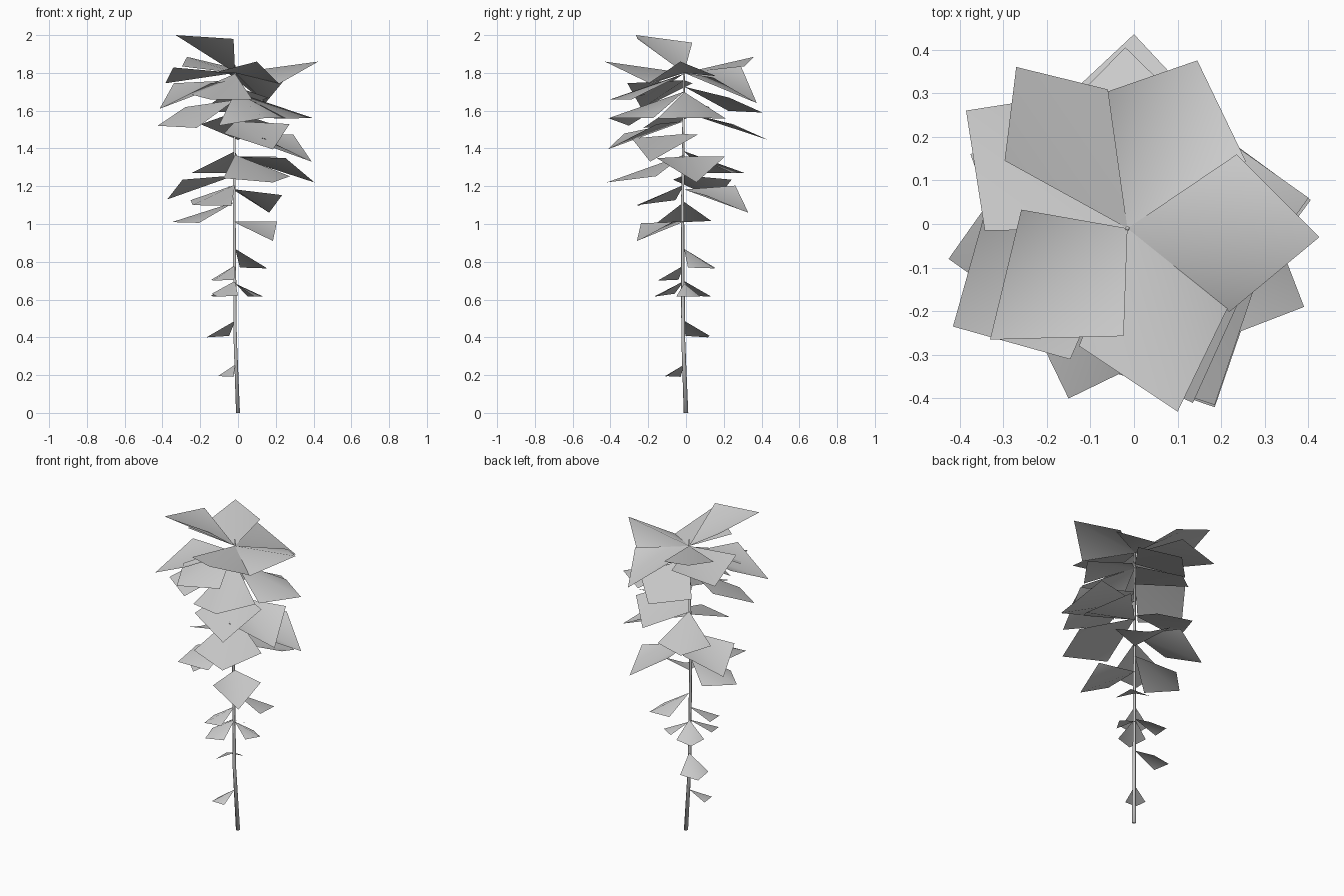
import bpy
import bmesh
from mathutils import Vector

default_cube = bpy.data.objects.get("Cube")
if default_cube:
    bpy.data.objects.remove(default_cube, do_unlink=True)

# One plain grey covers the whole plant
grey = bpy.data.materials.new("plain grey")
grey.use_nodes = True
colour = (0.6, 0.6, 0.6, 1)
grey.diffuse_color = colour
grey.node_tree.nodes["Principled BSDF"].inputs["Base Color"].default_value = colour

STEM_X, STEM_Y = -0.015, -0.01
CROWN_Z = 1.8
UP = Vector((0, 0, 1))


def finish(bm, name):
    """Turn a bmesh into a smooth shaded object."""
    mesh = bpy.data.meshes.new(name)
    bm.to_mesh(mesh)
    bm.free()
    mesh.materials.append(grey)
    mesh.shade_smooth()
    obj = bpy.data.objects.new(name, mesh)
    bpy.context.collection.objects.link(obj)
    return obj


def leaf(name, tip, left_lift, right_lift, slope=0.5, along=0.57, half=0.43):
    """Four-cornered leaf from the stem to its tip, folded along the midrib."""
    tip = Vector(tip)
    base = Vector((STEM_X, STEM_Y, 0))
    reach = (tip - base).to_2d().length
    base.z = min(CROWN_Z, tip.z + slope * reach)
    middle = base.lerp(tip, along)
    across = UP.cross(tip - base).normalized() * reach * half
    left = middle + across + UP * left_lift
    right = middle - across + UP * right_lift
    bm = bmesh.new()
    b, r, t, l = [bm.verts.new(p) for p in (base, right, tip, left)]
    bm.faces.new((b, r, t))
    bm.faces.new((b, t, l))
    return finish(bm, name)


# Stem: slim hexagonal tube, leaning a little at the foot
def stem():
    path = [(0, 0, 0, 0.012), (-0.015, -0.015, 0.4, 0.01),
            (-0.02, -0.018, 1.1, 0.008), (STEM_X, STEM_Y, 1.84, 0.005)]
    bm = bmesh.new()
    rings = []
    for x, y, z, radius in path:
        ring = bmesh.ops.create_circle(bm, segments=6, radius=radius)["verts"]
        bmesh.ops.translate(bm, verts=ring, vec=(x, y, z))
        rings.append(ring)
    for low, high in zip(rings, rings[1:]):
        for i in range(len(low)):
            j = (i + 1) % len(low)
            bm.faces.new((low[i], low[j], high[j], high[i]))
    bm.faces.new(rings[0][::-1])
    bm.faces.new(rings[-1])
    bmesh.ops.recalc_face_normals(bm, faces=bm.faces)
    return finish(bm, "stem")


stem()

# Crown leaves spread from the stem top
leaf("crown_leaf_back", (0.145, 0.375, 1.64), 0.13, 0.07, along=0.59, half=0.46)
leaf("crown_leaf_left", (0.425, -0.03, 1.86), -0.05, -0.09, along=0.55, half=0.41)
leaf("crown_leaf_front", (0.1, -0.43, 1.86), -0.09, -0.03, along=0.53, half=0.41)
leaf("crown_leaf_top", (-0.33, -0.265, 2), 0.1, 0.08, along=0.4, half=0.46)
leaf("crown_leaf_rear", (-0.27, 0.36, 1.885), -0.02, -0.02, along=0.64, half=0.32)

# Upper leaves: tip position, then lift of the left and right corners
upper = [
    (-0.385, 0.26, 1.745, 0.06, 0.02),
    (-0.15, -0.4, 1.66, -0.06, -0.03),
    (-0.415, -0.235, 1.61, 0.07, 0.07),
    (-0.02, 0.405, 1.59, -0.05, 0.02),
    (0.4, 0.06, 1.56, -0.06, -0.06),
    (0.135, -0.41, 1.56, -0.06, -0.1),
    (-0.425, -0.08, 1.52, -0.07, 0.04),
    (0, 0.435, 1.445, 0.02, 0.02),
    (0.185, -0.415, 1.395, 0.07, 0.02),
    (0.39, -0.19, 1.33, 0.08, 0.06),
]

# Middle leaves hang off the upper half of the stem
middle = [
    (-0.18, 0.31, 1.27, -0.05, -0.05),
    (0.405, 0.055, 1.22, 0.08, 0.07),
    (0.185, -0.42, 1.22, -0.03, -0.04),
    (-0.375, 0.16, 1.13, 0.05, 0.05),
    (-0.24, -0.26, 1.1, -0.05, -0.02),
    (0.165, 0.33, 1.06, 0.09, 0.04),
    (-0.35, -0.01, 1.01, -0.05, -0.04),
    (0.185, -0.26, 0.91, 0.06, 0.05),
]

# Small leaves sit singly along the lower stem
lower = [
    (0.15, 0.15, 0.765, -0.04, -0.04),
    (-0.13, -0.15, 0.7, -0.03, -0.03),
    (0.135, 0.03, 0.615, -0.03, -0.03),
    (-0.13, 0.135, 0.615, -0.03, -0.03),
    (-0.11, -0.17, 0.615, -0.03, -0.02),
    (-0.165, 0.115, 0.4, -0.03, -0.03),
    (-0.105, -0.11, 0.195, -0.03, -0.03),
]

for tier, slope, rows in (("upper", 0.33, upper), ("middle", 0.32, middle), ("lower", 0.45, lower)):
    for number, (x, y, z, left_lift, right_lift) in enumerate(rows, 1):
        leaf(f"{tier}_leaf_{number}", (x, y, z), left_lift, right_lift, slope)
